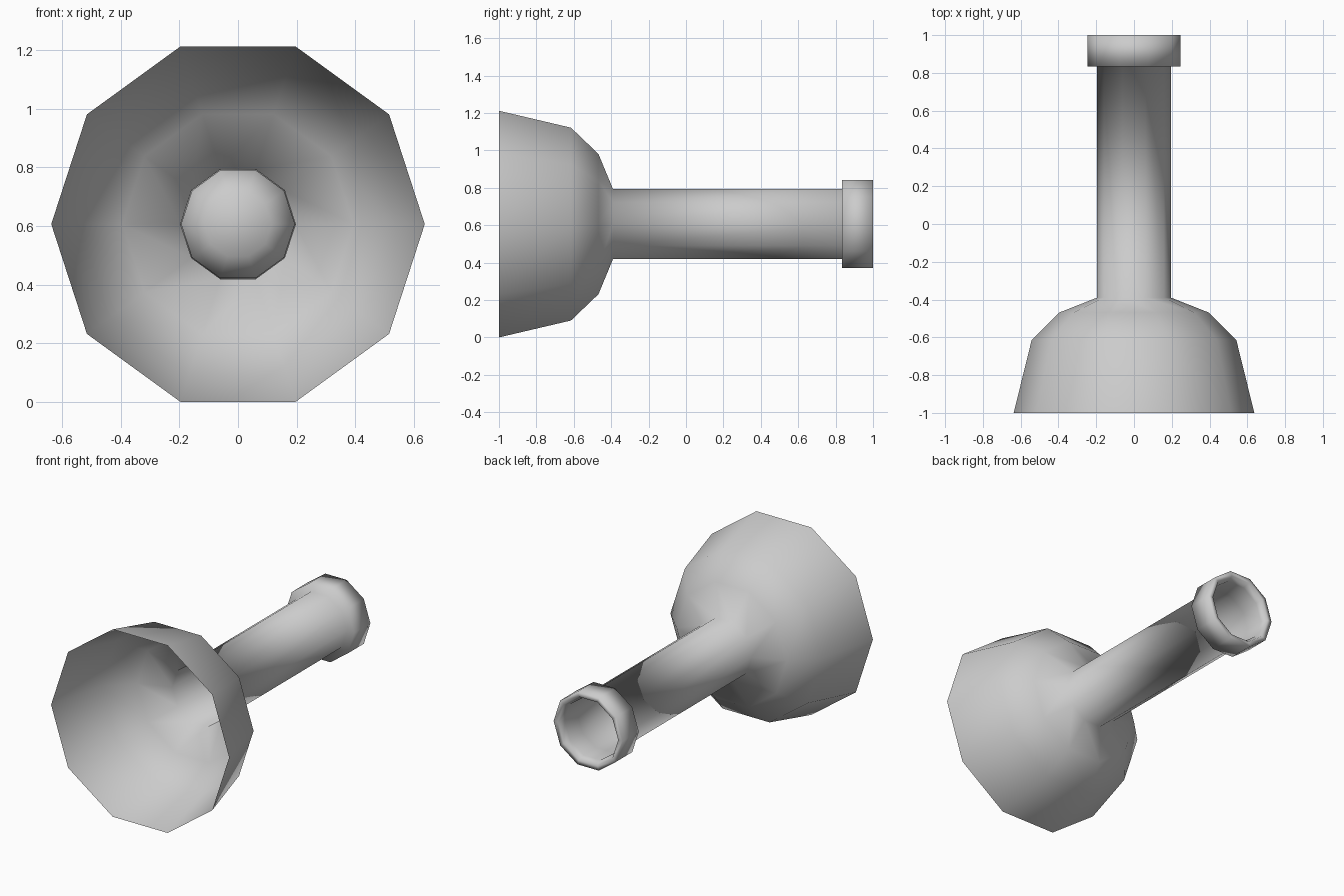
import bpy, bmesh, math

if "Cube" in bpy.data.objects:
    bpy.data.objects.remove(bpy.data.objects["Cube"])

SIDES = 10
CZ = 0.606  # height of the horizontal axis


def lathe(name, profile, cap_end=False):
    """Spin (y, radius) points around the horizontal axis."""
    bm = bmesh.new()
    rings = []
    for y, r in profile:
        ring = []
        for i in range(SIDES):
            a = 2 * math.pi * i / SIDES
            ring.append(bm.verts.new((r * math.cos(a), y, CZ + r * math.sin(a))))
        rings.append(ring)
    for a, b in zip(rings, rings[1:]):
        for i in range(SIDES):
            j = (i + 1) % SIDES
            bm.faces.new((a[i], b[i], b[j], a[j]))
    if cap_end:
        bm.faces.new(rings[-1])
    for f in bm.faces:
        f.smooth = True
    bmesh.ops.recalc_face_normals(bm, faces=bm.faces)
    me = bpy.data.meshes.new(name)
    bm.to_mesh(me)
    bm.free()
    ob = bpy.data.objects.new(name, me)
    bpy.context.collection.objects.link(ob)
    return ob


# Open flared bell, shoulder and tube, then the collar lip folding back
# into the bore, which ends in a tapered plug
lathe("bell_tube_and_collar", [
    (-1.0, 0.637), (-0.615, 0.542), (-0.468, 0.394), (-0.39, 0.196),
    (0.835, 0.196), (0.835, 0.247), (1.0, 0.247), (1.0, 0.215),
    (0.96, 0.196), (0.835, 0.194), (0.38, 0.194), (0.3, 0.115),
], cap_end=True)
